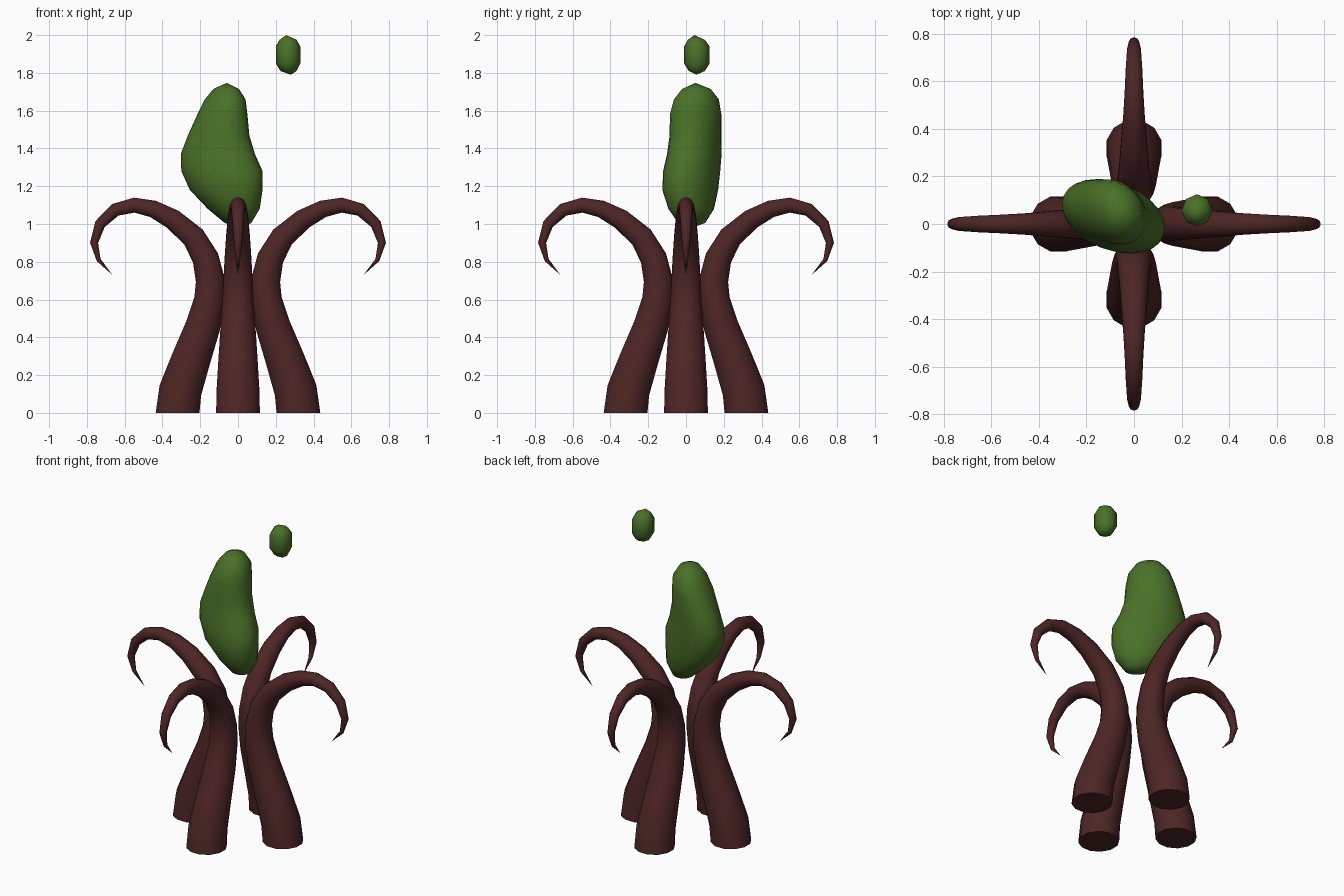
import bpy, bmesh
from math import sin, cos, pi, radians
from mathutils import Vector, Matrix

cube = bpy.data.objects.get("Cube")
if cube:
    bpy.data.objects.remove(cube)


def material(name, color):
    mat = bpy.data.materials.new(name)
    mat.use_nodes = True
    mat.diffuse_color = color
    mat.node_tree.nodes["Principled BSDF"].inputs["Base Color"].default_value = color
    return mat


bark = material("dark red brown", (0.076, 0.019, 0.019, 1))
leaf = material("leaf green", (0.068, 0.165, 0.021, 1))


def loft(name, rings, mat):
    """Skin a list of rings; a ring of one point closes to a tip."""
    bm = bmesh.new()
    loops = [[bm.verts.new(p) for p in ring] for ring in rings]
    for a, b in zip(loops, loops[1:]):
        n = max(len(a), len(b))
        for i in range(n):
            j = (i + 1) % n
            quad = [a[i % len(a)], a[j % len(a)], b[j % len(b)], b[i % len(b)]]
            bm.faces.new(list(dict.fromkeys(quad)))
    for end in (loops[0], loops[-1]):
        if len(end) > 1:
            bm.faces.new(end)
    bmesh.ops.recalc_face_normals(bm, faces=bm.faces)
    mesh = bpy.data.meshes.new(name)
    bm.to_mesh(mesh)
    bm.free()
    mesh.materials.append(mat)
    obj = bpy.data.objects.new(name, mesh)
    bpy.context.collection.objects.link(obj)
    bpy.ops.object.select_all(action="DESELECT")
    obj.select_set(True)
    bpy.context.view_layer.objects.active = obj
    bpy.ops.object.shade_smooth_by_angle(angle=radians(50))
    return obj


# Tentacle centre line: distance from the axis, height, radius
PATH = [(.32, 0, .12), (.305, .12, .117), (.25, .28, .107), (.185, .46, .095),
        (.15, .6, .085), (.146, .7, .08), (.172, .82, .073), (.235, .93, .065),
        (.345, 1.025, .056), (.45, 1.08, .047), (.55, 1.1, .041), (.65, 1.075, .036),
        (.73, 1, .03), (.762, .9, .022), (.738, .81, .012), (.665, .73, 0)]


def tentacle_rings(sides=12):
    points = [Vector((r, 0, z)) for r, z, _ in PATH]
    rings = []
    for i, (p, (_, _, rad)) in enumerate(zip(points, PATH)):
        if rad == 0:
            rings.append([p])
            continue
        # The foot is cut level with the ground
        along = (points[i + 1] - points[i - 1]).normalized() if i else Vector((0, 0, 1))
        side = Vector((0, 1, 0))
        out = side.cross(along)
        angles = [2 * pi * (k + .5) / sides for k in range(sides)]
        rings.append([p + rad * (cos(a) * out + sin(a) * side) for a in angles])
    return rings


for k, name in enumerate(["left", "back", "right", "front"]):
    turn = Matrix.Rotation(k * pi / 2, 3, "Z")
    rings = [[turn @ p for p in ring] for ring in tentacle_rings()]
    loft(name + "_tentacle", rings, bark)


def blob_rings(slices, sides, skew=0):
    """Level elliptical slices given as height, x range and y range."""
    rings = []
    for z, x0, x1, y0, y1 in slices:
        cx, cy, rx, ry = (x0 + x1) / 2, (y0 + y1) / 2, (x1 - x0) / 2, (y1 - y0) / 2
        if rx == 0:
            rings.append([Vector((cx, cy, z))])
            continue
        angles = [2 * pi * k / sides for k in range(sides)]
        rings.append([Vector((cx + rx * cos(a), cy + ry * sin(a) - skew * rx * cos(a), z))
                      for a in angles])
    return rings


# Lumpy green body resting between the tentacles
BODY = [(.98, .01, .01, .03, .03), (1.005, -.07, .07, -.04, .1),
        (1.08, -.16, .115, -.09, .145), (1.18, -.255, .13, -.12, .165),
        (1.28, -.3, .13, -.115, .175), (1.37, -.303, .09, -.095, .183),
        (1.47, -.265, .06, -.083, .185), (1.58, -.215, .05, -.083, .185),
        (1.66, -.175, .04, -.062, .172), (1.715, -.13, .005, -.02, .13),
        (1.747, -.06, -.06, .05, .05)]
loft("green_body", blob_rings(BODY, 24, .2), leaf)

# Small droplet floating above
DROP = [(1.79, .28, .28, .055, .055), (1.81, .225, .31, .015, .1),
        (1.85, .2, .33, -.01, .125), (1.94, .2, .33, -.01, .125),
        (1.975, .22, .31, .01, .1), (2, .255, .255, .045, .045)]
loft("green_droplet", blob_rings(DROP, 8), leaf)
